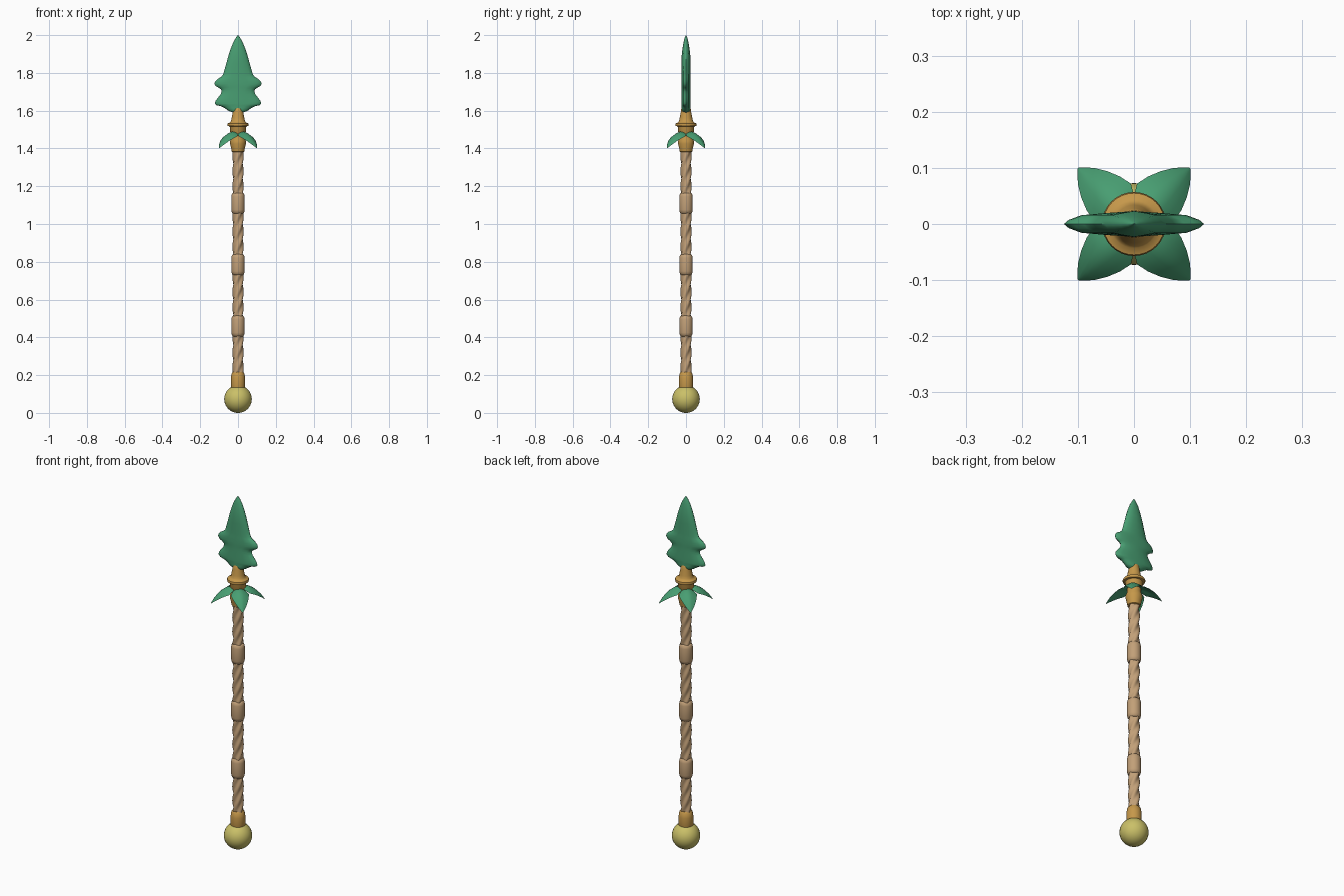
import bpy, bmesh, math
from mathutils import Vector

if "Cube" in bpy.data.objects:
    bpy.data.objects.remove(bpy.data.objects["Cube"])


def material(name, rgb):
    lin = [((c / 255 + 0.055) / 1.055) ** 2.4 for c in rgb]
    m = bpy.data.materials.new(name)
    m.diffuse_color = (*lin, 1)
    m.use_nodes = True
    m.node_tree.nodes["Principled BSDF"].inputs["Base Color"].default_value = m.diffuse_color
    return m


GREEN = material("leaf green", (72, 158, 114))
GOLD = material("gold", (198, 152, 74))
WOOD = material("tan wood", (194, 160, 120))
BRASS = material("pale brass", (202, 192, 104))


def finish(name, bm, mat, angle=40):
    bmesh.ops.remove_doubles(bm, verts=bm.verts, dist=1e-5)
    bmesh.ops.recalc_face_normals(bm, faces=bm.faces)
    me = bpy.data.meshes.new(name)
    bm.to_mesh(me)
    bm.free()
    me.materials.append(mat)
    ob = bpy.data.objects.new(name, me)
    bpy.context.collection.objects.link(ob)
    bpy.ops.object.select_all(action='DESELECT')
    ob.select_set(True)
    bpy.context.view_layer.objects.active = ob
    bpy.ops.object.shade_smooth_by_angle(angle=math.radians(angle))
    return ob


def skin(bm, rings, closed=True):
    """Bridge rows of points with quads."""
    rows = [[bm.verts.new(p) for p in r] for r in rings]
    n = len(rows[0])
    for a, b in zip(rows, rows[1:]):
        for i in range(n if closed else n - 1):
            j = (i + 1) % n
            bm.faces.new((a[i], a[j], b[j], b[i]))
    return rows


def lathe(name, profile, mat, seg=32, shape=lambda a, z: 0):
    bm = bmesh.new()
    rings = []
    for r, z in profile:
        ring = []
        for i in range(seg):
            a = 2 * math.pi * i / seg
            q = r + shape(a, z)
            ring.append((q * math.cos(a), q * math.sin(a), z))
        rings.append(ring)
    rows = skin(bm, rings)
    bm.faces.new(rows[0])
    bm.faces.new(rows[-1])
    return finish(name, bm, mat)


# Pommel ball and its collar
bm = bmesh.new()
bmesh.ops.create_uvsphere(bm, u_segments=32, v_segments=20, radius=0.073)
bmesh.ops.translate(bm, verts=bm.verts, vec=(0, 0, 0.073))
finish("pommel_ball", bm, BRASS)
lathe("pommel_collar", [(0.034, 0.12), (0.038, 0.135), (0.038, 0.185),
                        (0.034, 0.208), (0.027, 0.217)], GOLD)

# Twisted shaft
lathe("twisted_shaft", [(0.0265, 0.2 + 1.2 * i / 120) for i in range(121)], WOOD, 32,
      lambda a, z: 0.0033 * math.cos(4 * (a - z * 2 * math.pi / 0.32)))

# Plain bands on the shaft
for k, z in enumerate((0.46, 0.785, 1.11)):
    lathe(f"shaft_band_{k + 1}", [(0.026, z - 0.055), (0.032, z - 0.05), (0.0355, z - 0.035),
                                  (0.0355, z + 0.035), (0.032, z + 0.05), (0.026, z + 0.055)], WOOD)

# Turned socket holding the blade
lathe("blade_socket", [(0.028, 1.38), (0.033, 1.383), (0.036, 1.40), (0.042, 1.425),
                       (0.042, 1.44), (0.036, 1.455), (0.036, 1.48), (0.042, 1.49),
                       (0.042, 1.51), (0.045, 1.517), (0.055, 1.519), (0.057, 1.526),
                       (0.055, 1.533), (0.043, 1.537), (0.037, 1.545), (0.034, 1.56),
                       (0.028, 1.59), (0.025, 1.61), (0.018, 1.621), (0.004, 1.625)], GOLD)

# Four drooping leaves: (distance out, half width, ridge height)
LEAF = [(0.020, 0.016, 1.490), (0.036, 0.036, 1.491), (0.055, 0.047, 1.486),
        (0.078, 0.042, 1.474), (0.100, 0.033, 1.456), (0.120, 0.021, 1.434),
        (0.134, 0.009, 1.414), (0.141, 0.001, 1.402)]
for k in range(4):
    ang = math.pi / 4 + k * math.pi / 2
    u, v = Vector((math.cos(ang), math.sin(ang), 0)), Vector((-math.sin(ang), math.cos(ang), 0))
    bm = bmesh.new()
    rings = []
    for d, w, z in LEAF:
        top, low = [], []
        for t in (-1, -0.7, -0.35, 0, 0.35, 0.7, 1):
            p = u * d + v * (w * t) + Vector((0, 0, z - 0.5 * w * abs(t) ** 1.5))
            top.append(p)
            if abs(t) < 1:
                thick = 0.012 * (1 - t * t) * min(1, w / 0.03)
                low.append(p - Vector((0, 0, thick)) - u * thick * 0.5)
        rings.append(top + low[::-1])
    rows = skin(bm, rings)
    bm.faces.new(rows[0])
    bm.faces.new(rows[-1])
    finish(f"leaf_{k + 1}", bm, GREEN, 50)

# Barbed blade: (height, half width), lens-shaped section
BLADE = [(1.585, 0.012), (1.597, 0.045), (1.602, 0.054), (1.613, 0.070), (1.624, 0.090),
         (1.629, 0.115), (1.637, 0.122), (1.650, 0.120), (1.668, 0.107), (1.685, 0.093),
         (1.700, 0.087), (1.712, 0.089), (1.722, 0.103), (1.731, 0.120), (1.742, 0.125),
         (1.755, 0.121), (1.768, 0.108), (1.778, 0.090), (1.790, 0.079), (1.815, 0.072),
         (1.850, 0.062), (1.890, 0.051), (1.930, 0.038), (1.960, 0.026), (1.985, 0.012),
         (2.000, 0.001)]
SECTION = [(-1, 0), (-0.93, 0.32), (-0.75, 0.68), (-0.4, 0.85), (0, 1),
           (0.4, 0.85), (0.75, 0.68), (0.93, 0.32)]
bm = bmesh.new()
rings = []
for z, w in BLADE:
    t = 0.023 * min(1, w / 0.05) ** 0.8
    front = [(x * w, -y * t, z) for x, y in SECTION]
    rings.append(front + [(-x, -y, h) for x, y, h in front])
rows = skin(bm, rings)
bm.faces.new(rows[0])
bm.faces.new(rows[-1])
finish("barbed_blade", bm, GREEN, 50)
